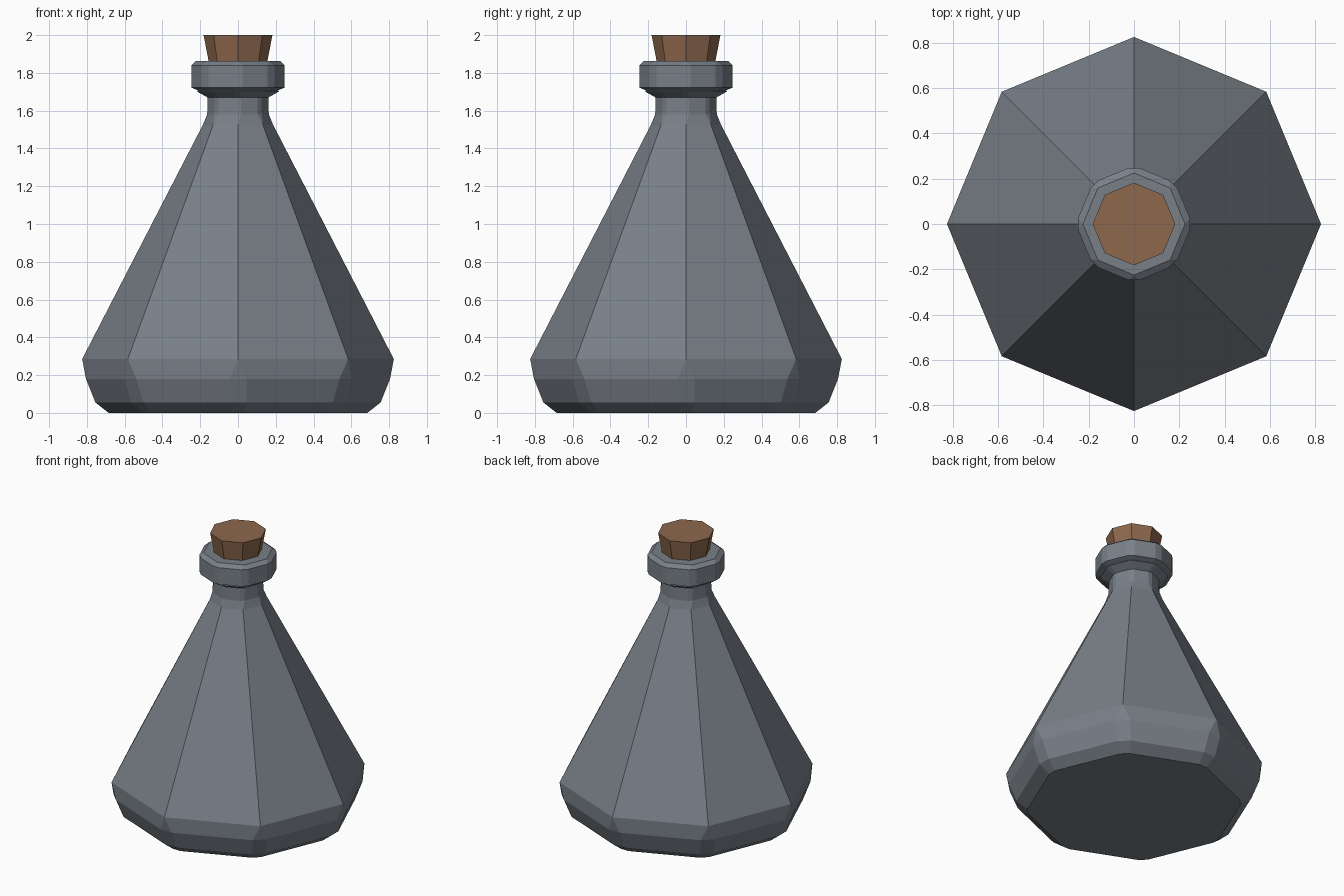
import bpy, bmesh, math

if "Cube" in bpy.data.objects:
    bpy.data.objects.remove(bpy.data.objects["Cube"])


def octagon_loft(name, profile, color):
    """Stack eight-sided rings given as (radius, height, half width of the corner chamfer)."""
    bm = bmesh.new()
    rings = []
    for r, z, w in profile:
        ring = []
        for i in range(8):
            a = i * math.pi / 4
            c, s = math.cos(a), math.sin(a)
            for y in (-w, w):
                ring.append(bm.verts.new((r * c - y * s, r * s + y * c, z)))
        rings.append(ring)
    for lo, hi in zip(rings, rings[1:]):
        for i in range(16):
            j = (i + 1) % 16
            bm.faces.new((lo[i], lo[j], hi[j], hi[i]))
    bm.faces.new(rings[0][::-1])
    bm.faces.new(rings[-1])
    # Rings without a chamfer collapse to eight corners
    bmesh.ops.remove_doubles(bm, verts=bm.verts, dist=0.0005)
    bmesh.ops.recalc_face_normals(bm, faces=bm.faces)
    mesh = bpy.data.meshes.new(name)
    bm.to_mesh(mesh)
    bm.free()
    mat = bpy.data.materials.new(name + "_color")
    mat.diffuse_color = (*color, 1)
    mat.use_nodes = True
    mat.node_tree.nodes["Principled BSDF"].inputs["Base Color"].default_value = mat.diffuse_color
    mesh.materials.append(mat)
    obj = bpy.data.objects.new(name, mesh)
    bpy.context.collection.objects.link(obj)
    return obj


# Flask: chamfered base, tapering faceted body, short neck and thick lip
octagon_loft("flask", [
    (0.685, 0.00, 0.03),
    (0.755, 0.055, 0.045),
    (0.805, 0.18, 0.045),
    (0.825, 0.285, 0),
    (0.186, 1.525, 0),
    (0.163, 1.58, 0.015),
    (0.161, 1.67, 0.015),
    (0.218, 1.702, 0.015),
    (0.212, 1.708, 0.015),
    (0.247, 1.722, 0.025),
    (0.247, 1.84, 0.025),
    (0.225, 1.862, 0),
], (0.19, 0.215, 0.245))

# Cork stopper: tapered plug sunk into the neck
octagon_loft("cork", [(0.14, 1.78, 0), (0.182, 2.0, 0)], (0.27, 0.14, 0.075))
